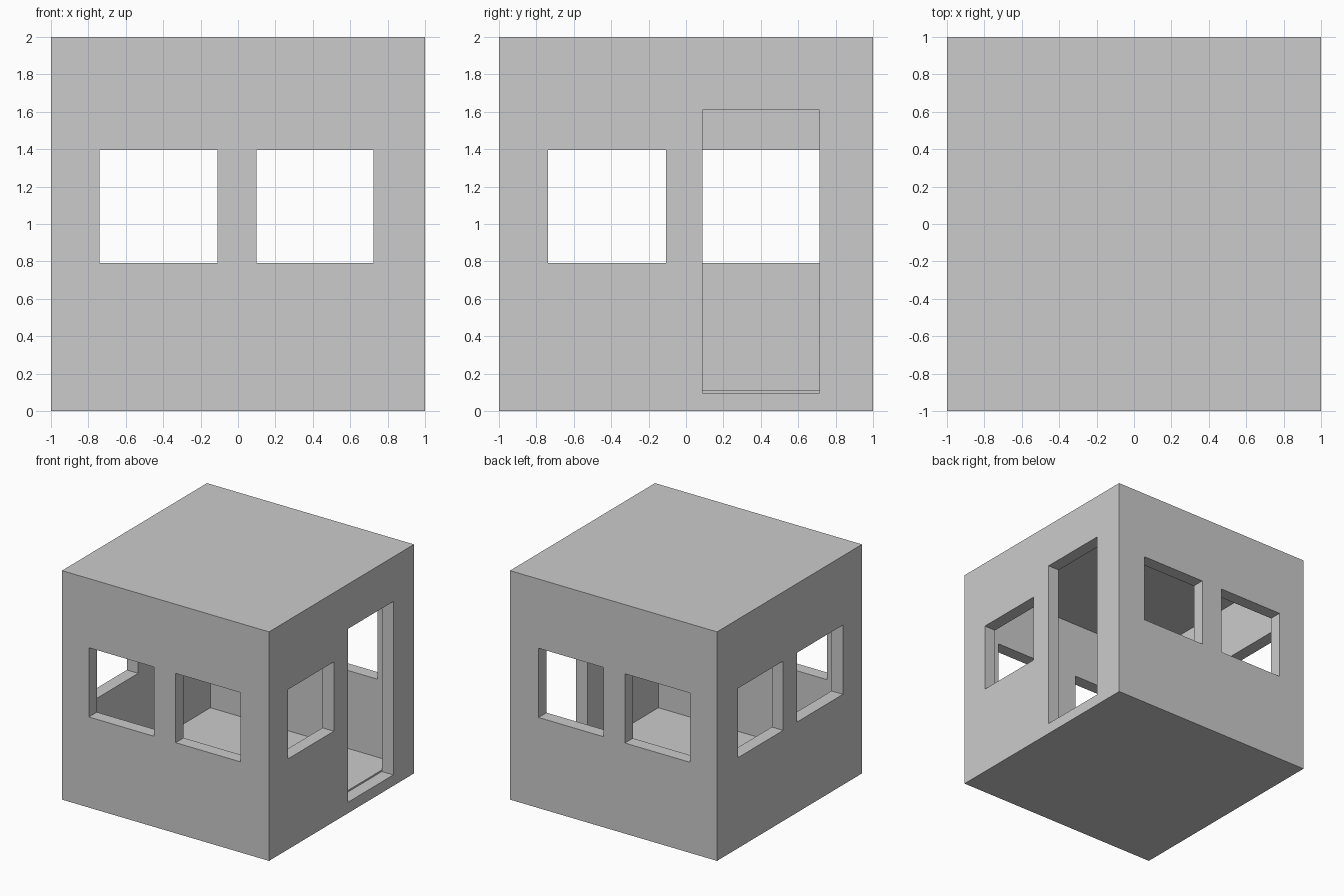
import bpy

if "Cube" in bpy.data.objects:
    bpy.data.objects.remove(bpy.data.objects["Cube"])

WALL = 0.11


def box(name, lo, hi):
    """Axis-aligned box between two corners."""
    bpy.ops.mesh.primitive_cube_add(size=1)
    ob = bpy.context.object
    ob.name = name
    for v in ob.data.vertices:
        for i in range(3):
            v.co[i] = lo[i] if v.co[i] < 0 else hi[i]
    return ob


# Solid house block
house = box("house_shell", (-1, -1, 0), (1, 1, 2))

# Hollow room
inner = 1 - WALL
cutters = [box("room_cutter", (-inner, -inner, WALL), (inner, inner, 2 - WALL))]

# Windows: pairs on the front, back and left walls, one on the right wall
Z0, Z1 = 0.791, 1.396
IN, OUT = 0.8, 1.1
for x0, x1 in ((-0.741, -0.11), (0.098, 0.724)):
    for y0, y1 in ((-OUT, -IN), (IN, OUT)):
        cutters.append(box("window_cutter", (x0, y0, Z0), (x1, y1, Z1)))
near, far = (-0.737, -0.106), (0.087, 0.714)
for (y0, y1), (x0, x1) in ((near, (-OUT, -IN)), (far, (-OUT, -IN)), (near, (IN, OUT))):
    cutters.append(box("window_cutter", (x0, y0, Z0), (x1, y1, Z1)))

# Doorway on the right wall, its sill just below the floor
cutters.append(box("door_cutter", (inner, far[0], 0.096), (OUT, far[1], 1.61)))

# Cut every opening, then drop the cutters
for cutter in cutters:
    cutter.hide_render = True
    mod = house.modifiers.new("cut", 'BOOLEAN')
    mod.operation = 'DIFFERENCE'
    mod.solver = 'EXACT'
    mod.object = cutter
    bpy.context.view_layer.objects.active = house
    bpy.ops.object.modifier_apply(modifier=mod.name)
    bpy.data.objects.remove(cutter)
